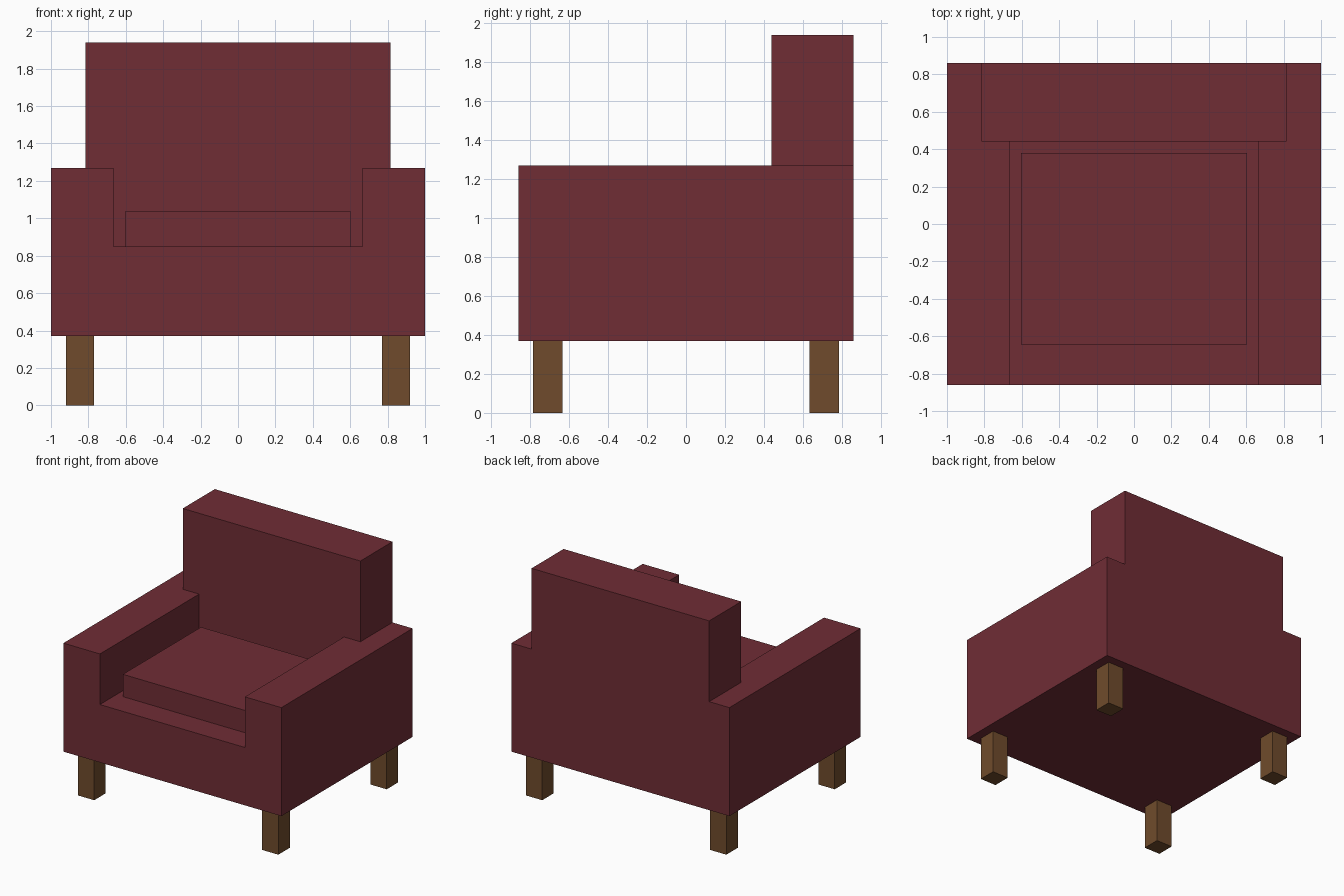
import bpy, bmesh

if "Cube" in bpy.data.objects:
    bpy.data.objects.remove(bpy.data.objects["Cube"])


def material(name, rgb):
    m = bpy.data.materials.new(name)
    m.diffuse_color = (*rgb, 1.0)
    m.use_nodes = True
    m.node_tree.nodes["Principled BSDF"].inputs["Base Color"].default_value = m.diffuse_color
    return m


red = material("dark red fabric", (0.162, 0.026, 0.036))
brown = material("brown wood", (0.162, 0.071, 0.025))


def finish(bm, name, mat):
    bmesh.ops.remove_doubles(bm, verts=bm.verts, dist=1e-4)
    bmesh.ops.recalc_face_normals(bm, faces=bm.faces)
    mesh = bpy.data.meshes.new(name)
    bm.to_mesh(mesh)
    bm.free()
    mesh.materials.append(mat)
    obj = bpy.data.objects.new(name, mesh)
    bpy.context.collection.objects.link(obj)
    return obj


def box(name, x, y, z, mat):
    bm = bmesh.new()
    bmesh.ops.create_cube(bm, size=1)
    for v in bm.verts:
        v.co = [r[0] if c < 0 else r[1] for c, r in zip(v.co, (x, y, z))]
    return finish(bm, name, mat)


# Key measurements of the upholstered shell
W, INNER, BACK_W = 1.0, 0.665, 0.815      # half widths: outside, seat well, backrest
FRONT, BACK_Y, REAR = -0.86, 0.44, 0.86   # depth positions
BASE, SEAT, ARM, TOP = 0.37, 0.85, 1.27, 1.94

# Upholstered shell: base, arms and backrest in one closed mesh
bm = bmesh.new()


def face(points):
    bm.faces.new([bm.verts.new(p) for p in points])


def symmetric(half, y):
    """Upright face at depth y from its right half outline."""
    outline = half + [(-x, z) for x, z in reversed(half)]
    face([(x, y, z) for x, z in outline])


def strip(half_width, za, zb, y0, y1):
    """Level or upright quad spanning the full width."""
    a, b = -half_width, half_width
    face([(a, y0, za), (b, y0, za), (b, y1, zb), (a, y1, zb)])


symmetric([(W, BASE), (W, ARM), (INNER, ARM), (INNER, SEAT)], FRONT)
symmetric([(INNER, SEAT), (INNER, ARM), (BACK_W, ARM), (BACK_W, TOP)], BACK_Y)
symmetric([(W, BASE), (W, ARM), (BACK_W, ARM), (BACK_W, TOP)], REAR)
strip(W, BASE, BASE, FRONT, REAR)
strip(INNER, SEAT, SEAT, FRONT, BACK_Y)
strip(BACK_W, TOP, TOP, BACK_Y, REAR)
for s in (-1, 1):
    # arm top
    face([(s * x, y, ARM) for x, y in (
        (W, FRONT), (W, REAR), (BACK_W, REAR),
        (BACK_W, BACK_Y), (INNER, BACK_Y), (INNER, FRONT))])
    # outer side, inner arm side, backrest side
    for x, y0, y1, z0, z1 in ((W, FRONT, REAR, BASE, ARM),
                              (INNER, FRONT, BACK_Y, SEAT, ARM),
                              (BACK_W, BACK_Y, REAR, ARM, TOP)):
        face([(s * x, y0, z0), (s * x, y1, z0), (s * x, y1, z1), (s * x, y0, z1)])
finish(bm, "armchair_shell", red)

# Seat cushion
box("seat_cushion", (-0.605, 0.605), (-0.645, 0.38), (SEAT, 1.035), red)

# Four square legs
for sx, side in ((-1, "left"), (1, "right")):
    for sy, end in ((-1, "front"), (1, "back")):
        box(f"{end}_{side}_leg",
            sorted((sx * 0.77, sx * 0.92)), sorted((sy * 0.635, sy * 0.785)),
            (0.0, BASE), brown)
